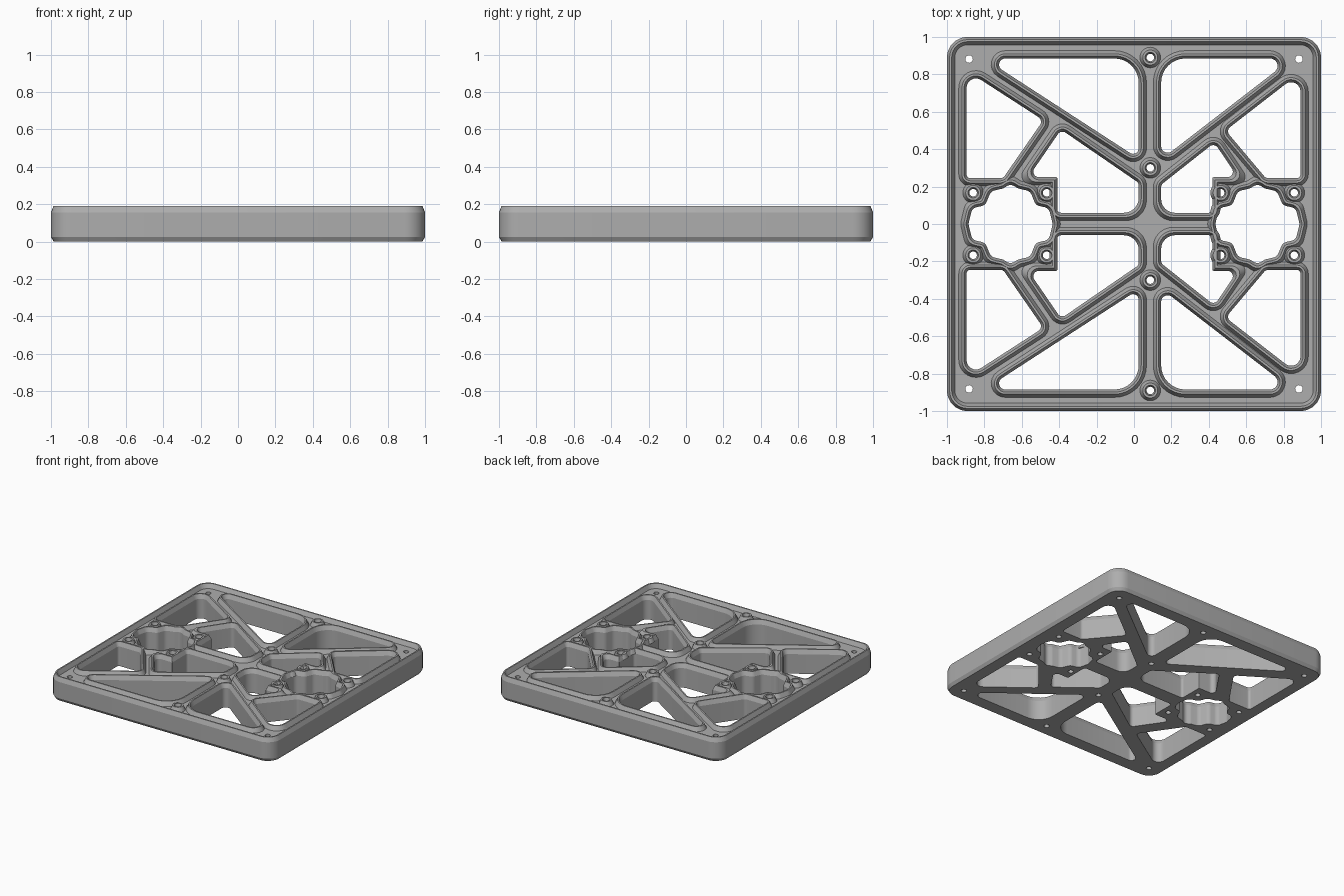
import bpy, bmesh, math
from mathutils import Vector, Matrix

cube = bpy.data.objects.get("Cube")
if cube:
    bpy.data.objects.remove(cube)

TOP, FLOOR, STEPS = 0.192, 0.157, 8

grey = bpy.data.materials.new("plain grey")
grey.use_nodes = True
grey.diffuse_color = (0.42, 0.42, 0.42, 1)
grey.node_tree.nodes["Principled BSDF"].inputs["Base Color"].default_value = grey.diffuse_color


def outline(corners, d=0.0):
    """Offset a counter-clockwise polygon outward by d and round its corners."""
    n = len(corners)
    pts = [Vector(c[:2]) for c in corners]
    dirs = [(pts[(i + 1) % n] - pts[i]).normalized() for i in range(n)]
    moved = []
    for i, p in enumerate(pts):
        n1, n2 = (Vector((e.y, -e.x)) for e in (dirs[i - 1], dirs[i]))
        moved.append(p + (n1 + n2) * d / (1 + n1.dot(n2)))
    ring = []
    for i, p in enumerate(moved):
        e1, e2 = dirs[i - 1], dirs[i]
        turn = math.atan2(e1.x * e2.y - e1.y * e2.x, e1.dot(e2))
        radius = max(corners[i][2] + math.copysign(d, d * turn), 0.003)
        shortest = min((p - moved[i - 1]).length, (moved[(i + 1) % n] - p).length)
        t = min(radius * math.tan(abs(turn) / 2), 0.495 * shortest)
        start = p - e1 * t
        centre = start + Vector((-e1.y, e1.x)) * (t / math.tan(turn / 2))
        for k in range(STEPS + 1):
            ring.append(centre + Matrix.Rotation(turn * k / STEPS, 2) @ (start - centre))
    return ring


def sweep(bm, corners, profile, sign=1, closed=False):
    """Skin rings of (offset, height) around an outline; return the rings."""
    rings = [[bm.verts.new((p.x, p.y, z)) for p in outline(corners, sign * d)]
             for d, z in profile]
    pairs = list(zip(rings, rings[1:]))
    if closed:
        pairs.append((rings[-1], rings[0]))
    for a, b in pairs:
        for i in range(len(a)):
            bm.faces.new((a[i - 1], a[i], b[i], b[i - 1]))
    return rings


def finish(bm, name):
    bmesh.ops.recalc_face_normals(bm, faces=bm.faces[:])
    mesh = bpy.data.meshes.new(name)
    bm.to_mesh(mesh)
    bm.free()
    obj = bpy.data.objects.new(name, mesh)
    obj.data.materials.append(grey)
    bpy.context.collection.objects.link(obj)
    bpy.ops.object.select_all(action='DESELECT')
    obj.select_set(True)
    bpy.context.view_layer.objects.active = obj
    bpy.ops.object.shade_smooth_by_angle(angle=math.radians(28))


def mirrored(corners):
    return [(x, -y, r) for x, y, r in reversed(corners)]


def square(x, y, half, r):
    return [(x + sx * half, y + sy * half, r)
            for sx, sy in ((-1, -1), (1, -1), (1, 1), (-1, 1))]


# Openings of the back half, counter-clockwise: x, y, corner radius
back_openings = [
    [(-0.80, 0.885, 0.033), (0.025, 0.35, 0.03), (0.025, 0.885, 0.13)],
    [(0.145, 0.885, 0.13), (0.145, 0.345, 0.035), (0.845, 0.885, 0.04)],
    [(-0.895, 0.82, 0.05), (-0.895, 0.245, 0.02), (-0.70, 0.245, 0.03), (-0.485, 0.555, 0.03)],
    [(0.89, 0.81, 0.05), (0.49, 0.50, 0.03), (0.705, 0.245, 0.03), (0.89, 0.245, 0.02)],
    [(-0.41, 0.06, 0.02), (0.025, 0.06, 0.08), (0.025, 0.22, 0.03),
     (-0.39, 0.505, 0.03), (-0.565, 0.25, 0.03), (-0.41, 0.25, 0.005)],
    [(0.145, 0.06, 0.08), (0.42, 0.06, 0.02), (0.42, 0.25, 0.005),
     (0.555, 0.25, 0.03), (0.43, 0.435, 0.03), (0.145, 0.21, 0.03)],
]
openings = back_openings + [mirrored(c) for c in back_openings]

# Wavy openings between the four bosses at each side
quarter = [(0.225, 0), (0.205, 0.085), (0.135, 0.10), (0.105, 0.175), (0.04, 0.19), (0, 0.215)]
wavy = {(sx * x, sy * y) for x, y in quarter for sx in (-1, 1) for sy in (-1, 1)}
wavy = sorted(wavy, key=lambda p: math.atan2(p[1], p[0]))
for cx in (-0.66, 0.66):
    openings.append([(cx + x, y, 0.04) for x, y in wavy])

# Screw holes: plain ones in the corners, bossed ones on the ribs
plain_holes = [square(x, y, 0.02, 0.02) for x in (-0.882, 0.882) for y in (-0.882, 0.882)]
boss_spots = [(0.087, 0.89), (0.087, 0.30)]
boss_spots += [(x, 0.167) for x in (-0.86, -0.467, 0.463, 0.857)]
boss_holes = [square(x, s * y, 0.02, 0.02) for x, y in boss_spots for s in (-1, 1)]

frame = square(0, 0, 1, 0.11)

# Plate body with flat underside and recessed floor
bm = bmesh.new()
loops = [sweep(bm, frame, [(0.015, 0), (0, 0.025), (0, FLOOR)], -1)]
for hole in openings + plain_holes + boss_holes:
    loops.append(sweep(bm, hole, [(0, 0), (0, FLOOR)]))
for level in (0, -1):
    edges = []
    for rings in loops:
        ring = rings[level]
        edges += [bm.edges.get((ring[i - 1], ring[i])) for i in range(len(ring))]
    bmesh.ops.triangle_fill(bm, use_beauty=True, edges=edges, normal=(0, 0, 1))
finish(bm, "plate_body")

# Raised lips along the frame edge and around every opening
lip = [(0, FLOOR), (0.014, TOP), (0.025, TOP), (0.042, FLOOR)]
bm = bmesh.new()
sweep(bm, frame, lip, -1, closed=True)
for hole in openings:
    sweep(bm, hole, lip, closed=True)
finish(bm, "raised_lips")

# Screw bosses
bm = bmesh.new()
for hole in boss_holes:
    sweep(bm, hole, [(0, FLOOR), (0.008, TOP), (0.02, TOP), (0.035, FLOOR)], closed=True)
finish(bm, "screw_bosses")
